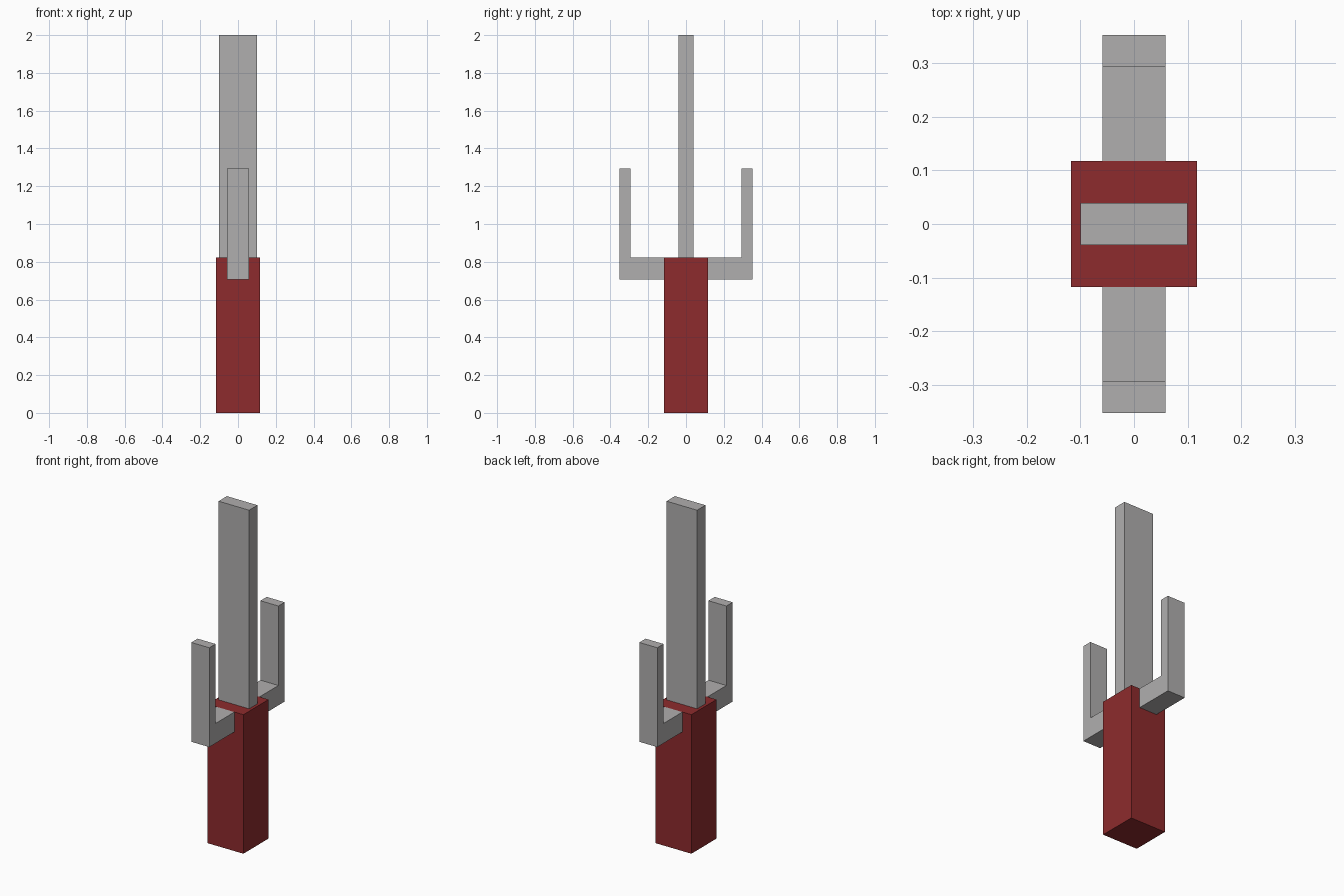
import bpy
import bmesh

if "Cube" in bpy.data.objects:
    bpy.data.objects.remove(bpy.data.objects["Cube"])

U = 2 / 34  # base grid unit


def material(name, color):
    m = bpy.data.materials.new(name)
    m.diffuse_color = (*color, 1)
    m.use_nodes = True
    m.node_tree.nodes["Principled BSDF"].inputs["Base Color"].default_value = m.diffuse_color
    return m


red = material("dark_red", (0.267, 0.024, 0.026))
grey = material("steel_grey", (0.434, 0.426, 0.426))


def prism(name, profile, half_width, mat):
    """Extrude a (y, z) profile along x, centred on x = 0."""
    bm = bmesh.new()
    face = bm.faces.new([bm.verts.new((-half_width, y, z)) for y, z in profile])
    ext = bmesh.ops.extrude_face_region(bm, geom=[face])
    moved = [v for v in ext["geom"] if isinstance(v, bmesh.types.BMVert)]
    bmesh.ops.translate(bm, verts=moved, vec=(2 * half_width, 0, 0))
    bmesh.ops.recalc_face_normals(bm, faces=bm.faces)
    mesh = bpy.data.meshes.new(name)
    bm.to_mesh(mesh)
    bm.free()
    mesh.materials.append(mat)
    obj = bpy.data.objects.new(name, mesh)
    bpy.context.collection.objects.link(obj)
    return obj


def rect(half_depth, z0, z1):
    return [(-half_depth, z0), (half_depth, z0), (half_depth, z1), (-half_depth, z1)]


# Square handle and the tall central blade standing on it
prism("handle", rect(2 * U, 0, 14 * U), 2 * U, red)
prism("centre_blade", rect(0.039, 14 * U, 2), 0.1, grey)

# L-shaped side prongs, mirrored front and back
for name, s in (("front_prong", -1), ("back_prong", 1)):
    outline = [(2, 12), (6, 12), (6, 22), (5, 22), (5, 14), (2, 14)]
    prism(name, [(s * y * U, z * U) for y, z in outline], U, grey)
